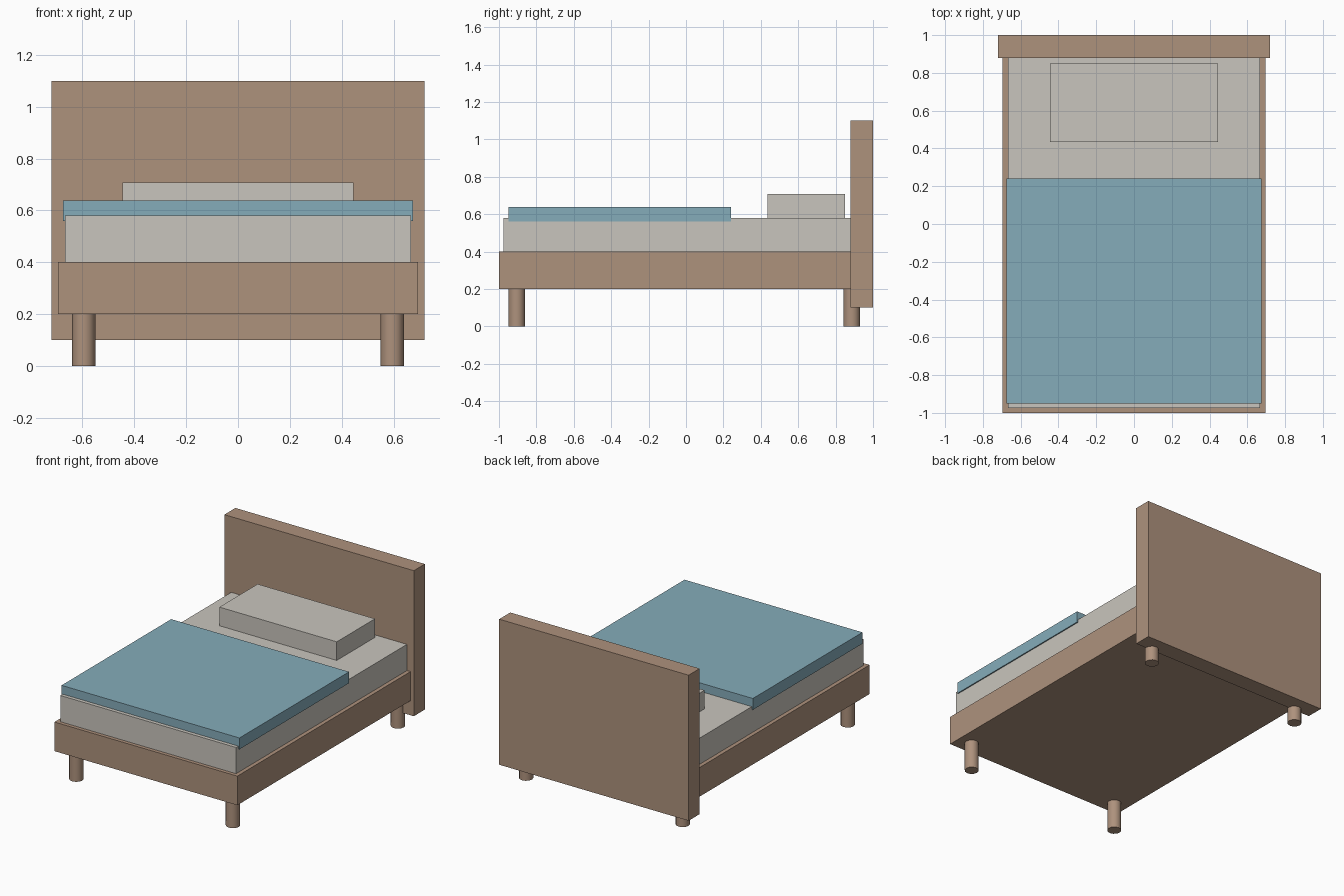
import bpy

if "Cube" in bpy.data.objects:
    bpy.data.objects.remove(bpy.data.objects["Cube"])


def material(name, rgb):
    mat = bpy.data.materials.new(name)
    mat.diffuse_color = (*rgb, 1.0)
    mat.use_nodes = True
    mat.node_tree.nodes["Principled BSDF"].inputs["Base Color"].default_value = mat.diffuse_color
    return mat


wood = material("light_wood", (0.423, 0.287, 0.204))
linen = material("linen", (0.584, 0.558, 0.509))
blue = material("blanket_blue", (0.235, 0.413, 0.491))


def box(name, half_width, y, z, mat):
    """Box centred on x = 0, given its half width and its y and z ranges."""
    bpy.ops.mesh.primitive_cube_add(
        size=1, location=(0, (y[0] + y[1]) / 2, (z[0] + z[1]) / 2))
    ob = bpy.context.object
    ob.name = name
    ob.scale = (2 * half_width, y[1] - y[0], z[1] - z[0])
    bpy.ops.object.transform_apply(location=False, rotation=False, scale=True)
    ob.data.materials.append(mat)
    return ob


# Wooden frame and headboard
box("bed_frame", 0.695, (-1.0, 0.90), (0.20, 0.40), wood)
box("headboard", 0.72, (0.88, 1.0), (0.10, 1.10), wood)

# Bedding
box("mattress", 0.668, (-0.975, 0.89), (0.40, 0.58), linen)
box("blanket", 0.676, (-0.95, 0.24), (0.56, 0.638), blue)
box("pillow", 0.446, (0.435, 0.85), (0.58, 0.708), linen)

# Four round legs
for end, y in (("front", -0.905), ("back", 0.886)):
    for side, x in (("left", -0.595), ("right", 0.595)):
        bpy.ops.mesh.primitive_cylinder_add(
            vertices=12, radius=0.045, depth=0.21, location=(x, y, 0.105))
        leg = bpy.context.object
        leg.name = f"{end}_{side}_leg"
        leg.data.materials.append(wood)
        bpy.ops.object.shade_smooth_by_angle(angle=0.7)
